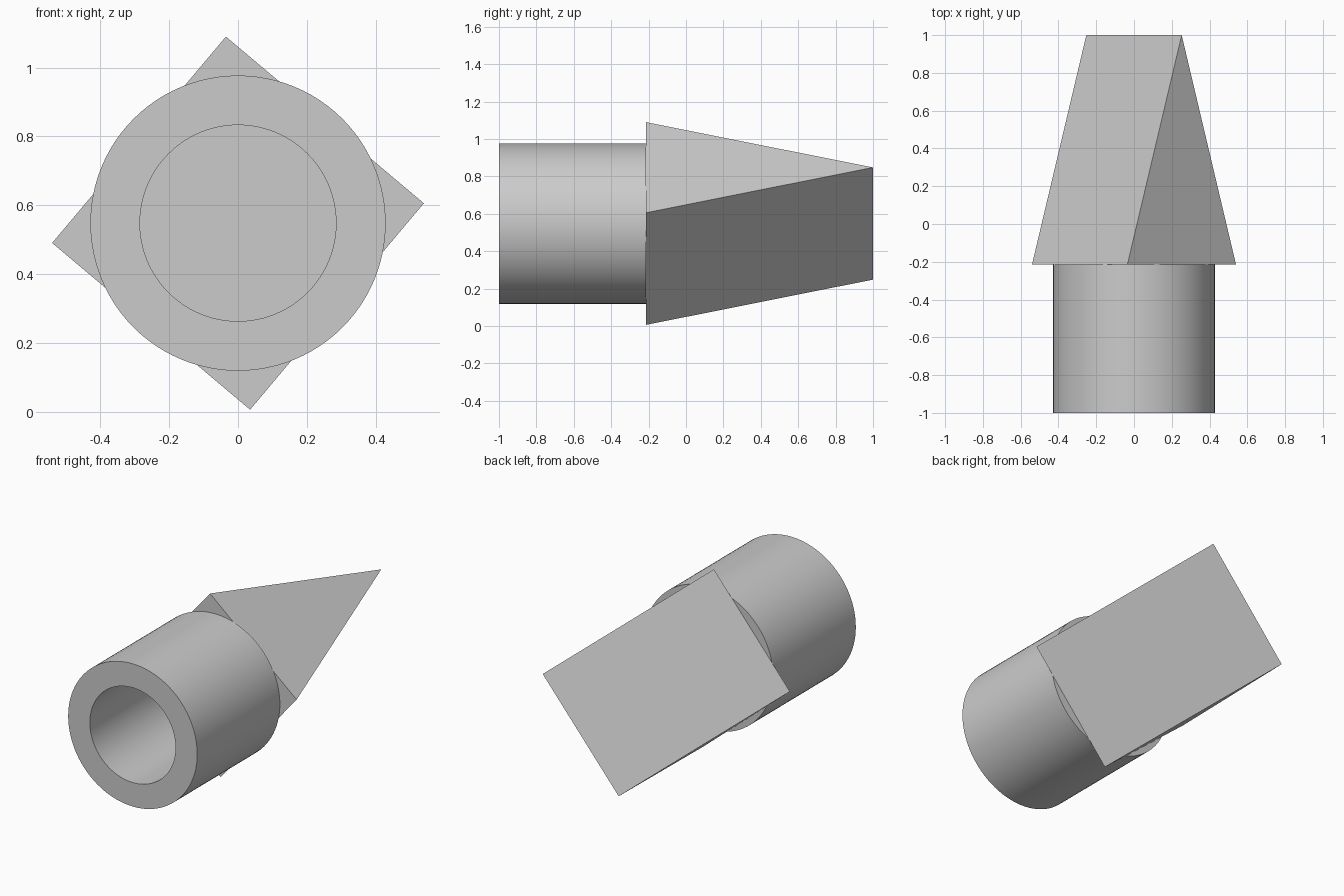
import bpy, bmesh, math
from mathutils import Matrix, Vector

cube = bpy.data.objects.get("Cube")
if cube:
    bpy.data.objects.remove(cube, do_unlink=True)

CENTRE_Z = 0.548
FRONT, JOINT, TIP = -1.0, -0.215, 1.0
OUTER, INNER = 0.429, 0.285

grey = bpy.data.materials.new("plain grey")
grey.use_nodes = True
colour = (0.6, 0.6, 0.6, 1)
grey.diffuse_color = colour
grey.node_tree.nodes["Principled BSDF"].inputs["Base Color"].default_value = colour


def finish(bm, name):
    bmesh.ops.recalc_face_normals(bm, faces=bm.faces)
    mesh = bpy.data.meshes.new(name)
    bm.to_mesh(mesh)
    bm.free()
    mesh.materials.append(grey)
    obj = bpy.data.objects.new(name, mesh)
    obj.location.z = CENTRE_Z
    bpy.context.collection.objects.link(obj)
    return obj


# Hollow socket: a rectangular wall section spun around the y axis
bm = bmesh.new()
section = [(OUTER, FRONT), (OUTER, JOINT), (INNER, JOINT), (INNER, FRONT)]
verts = [bm.verts.new((r, y, 0)) for r, y in section]
edges = [bm.edges.new((verts[i], verts[(i + 1) % 4])) for i in range(4)]
bmesh.ops.spin(bm, geom=verts + edges, cent=(0, 0, 0), axis=(0, 1, 0),
               angle=math.tau, steps=96, use_merge=True)
bmesh.ops.remove_doubles(bm, verts=bm.verts, dist=0.0001)
socket = finish(bm, "socket_tube")
bpy.context.view_layer.objects.active = socket
socket.select_set(True)
bpy.ops.object.shade_smooth_by_angle(angle=math.radians(30))

# Wedge blade: a box whose back face collapses to a sharp edge, rolled about y
bm = bmesh.new()
bmesh.ops.create_cube(bm, size=1)
for v in bm.verts:
    back = v.co.y > 0
    v.co = Vector((v.co.x * 0.784, TIP if back else JOINT, 0 if back else v.co.z * 0.752))
bmesh.ops.remove_doubles(bm, verts=bm.verts, dist=0.0001)
bmesh.ops.rotate(bm, verts=bm.verts, cent=(0, 0, 0),
                 matrix=Matrix.Rotation(math.radians(-49.9), 3, "Y"))
finish(bm, "wedge_blade")
